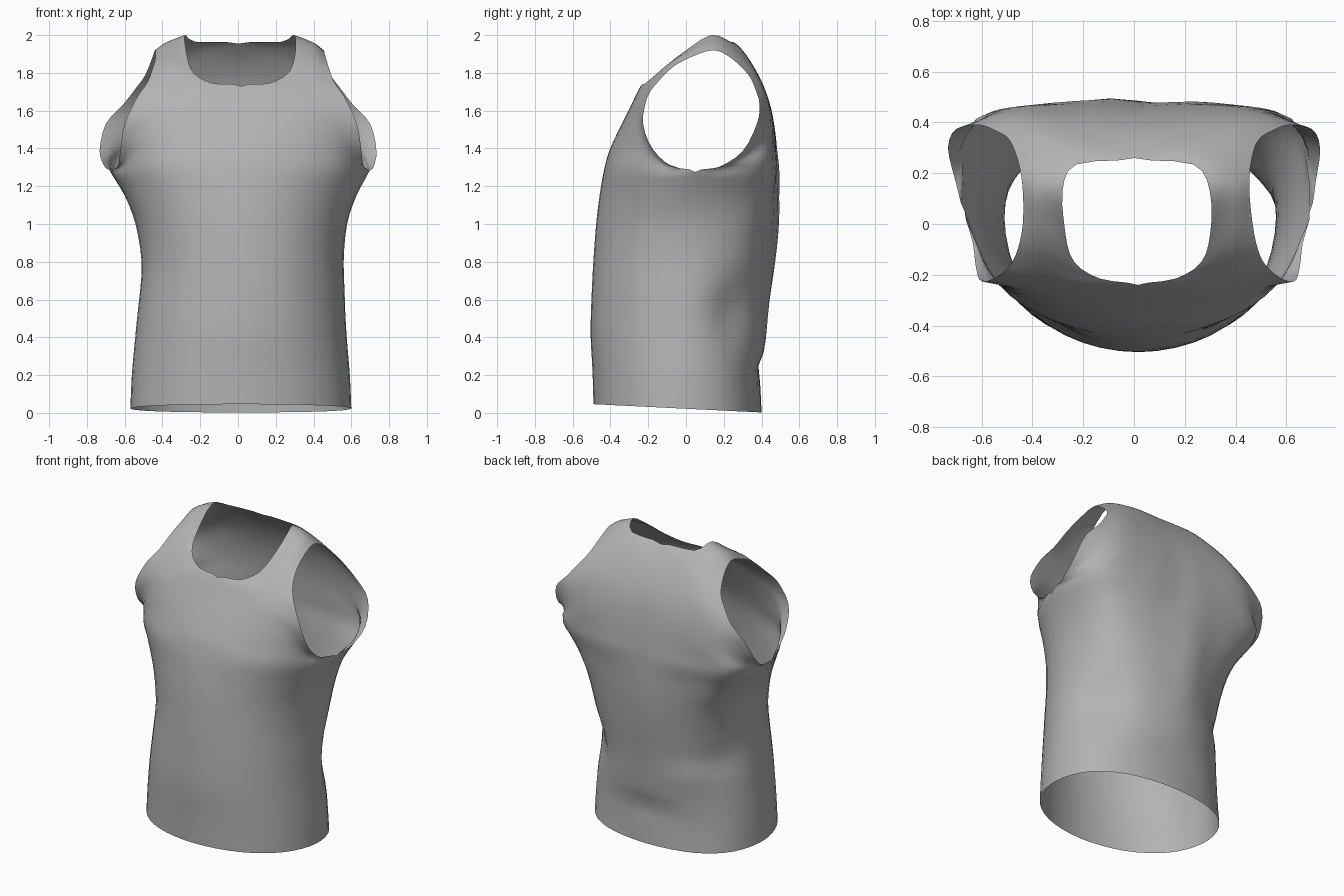
import bpy, bmesh, math
from mathutils import Vector as V

if "Cube" in bpy.data.objects:
    bpy.data.objects.remove(bpy.data.objects["Cube"])

# Lower body rings: height, half width, front depth, back depth, back squareness
RINGS = [(.022, .585, -.49, .40, 2.3), (.2, .577, -.495, .395, 2.2),
         (.4, .560, -.505, .42, 2.05), (.6, .545, -.50, .435, 2.05),
         (.8, .535, -.49, .455, 2.3), (1.0, .56, -.475, .47, 2.7),
         (1.15, .613, -.457, .475, 3.2)]

# Upper rows, from the centre line or neck edge out to the armhole edge
FRONT_TOP = [
    [(0, -.435, 1.28), (.32, -.385, 1.29), (.55, -.235, 1.28), (.68, .05, 1.275)],
    [(0, -.405, 1.39), (.30, -.36, 1.40), (.53, -.25, 1.38), (.65, -.075, 1.305)],
    [(0, -.345, 1.52), (.28, -.325, 1.51), (.49, -.265, 1.49), (.637, -.175, 1.395)],
    [(0, -.29, 1.63), (.25, -.285, 1.61), (.43, -.26, 1.60), (.615, -.227, 1.53)],
    [(0, -.24, 1.73), (.22, -.24, 1.705), (.40, -.225, 1.68), (.55, -.205, 1.67)],
    [(.15, -.215, 1.745), (.28, -.19, 1.755), (.39, -.17, 1.76), (.495, -.15, 1.75)],
    [(.25, -.15, 1.80), (.325, -.11, 1.835), (.40, -.09, 1.84), (.465, -.07, 1.83)],
    [(.285, -.04, 1.89), (.335, -.01, 1.905), (.40, .01, 1.905), (.45, .03, 1.885)],
    [(.29, .13, 2.0), (.345, .135, 1.98), (.40, .14, 1.955), (.447, .15, 1.92)]]
BACK_TOP = [
    [(0, .475, 1.28), (.33, .475, 1.28), (.62, .385, 1.275), (.68, .05, 1.275)],
    [(0, .47, 1.38), (.30, .475, 1.37), (.62, .415, 1.355), (.71, .17, 1.30)],
    [(0, .46, 1.50), (.26, .47, 1.48), (.54, .445, 1.45), (.733, .30, 1.385)],
    [(0, .44, 1.63), (.24, .452, 1.60), (.49, .445, 1.57), (.70, .375, 1.53)],
    [(0, .40, 1.75), (.22, .415, 1.72), (.44, .425, 1.68), (.61, .39, 1.63)],
    [(0, .34, 1.86), (.20, .36, 1.83), (.40, .385, 1.77), (.54, .365, 1.72)],
    [(0, .26, 1.955), (.20, .295, 1.925), (.37, .33, 1.85), (.49, .33, 1.79)],
    [(.23, .235, 1.965), (.31, .235, 1.955), (.39, .25, 1.91), (.46, .25, 1.87)],
    FRONT_TOP[-1]]
ROW_DIV, COL_DIV = 3, 4
ARMPIT = len(RINGS) * ROW_DIV


def spline(pts, before, after, div):
    """Smooth curve through the points, with given neighbours at both ends."""
    p = [before] + pts + [after]
    out = []
    for k in range(1, len(p) - 2):
        a, b, c, d = p[k - 1:k + 3]
        for s in range(div):
            t = s / div
            out.append(.5 * (2 * b + (c - a) * t + (2 * a - 5 * b + 4 * c - d) * t * t
                             + (3 * b - a - 3 * c + d) * t ** 3))
    return out + [pts[-1].copy()]


def control_rows(top, back):
    rows = []
    for z, w, yf, yb, square in RINGS:
        side, depth, row = -.03 + .07 * z, yb if back else yf, []
        e = 2 / square if back else .97
        for deg in (0, 30, 60, 90):
            a = math.radians(deg)
            x = w * math.sin(a) ** e
            y = side + (depth - side) * max(0, math.cos(a)) ** e
            row.append(V((x, y, z - .05 * y * (1 - z / 1.28))))
        row[3].y = side
        rows.append(row)
    return rows + [[V(p) for p in r] for r in top]


def lengthwise(rows, other):
    cols = []
    for j in range(4):
        c = [r[j] for r in rows]
        cols.append(spline(c, 2 * c[0] - c[1], other[-2][j], ROW_DIV))
    for p in cols[0]:
        p.x = max(p.x, 0)
    return [list(r) for r in zip(*cols)]


def crosswise(rows, other):
    out = []
    for i, r in enumerate(rows):
        start = V((-r[1].x, r[1].y, r[1].z)) if r[0].x < .005 else 2 * r[0] - r[1]
        end = other[i][2] if i <= ARMPIT else 2 * r[3] - r[2]
        out.append(spline(r, start, end, COL_DIV))
    return out


# Cloth folds: centre, radii, inward depth (negative stands out)
FOLDS = [((-.08, .48, 1.0), (.10, .2, .45), -.025),
         ((.50, .27, .53), (.16, .13, .16), .045),
         ((-.50, .26, .62), (.14, .12, .08), .02),
         ((-.30, .40, .50), (.14, .2, .06), -.015),
         ((0, .40, .24), (.18, .2, .05), .02)]


def drape(p):
    q = p.copy()
    for c, r, depth in FOLDS:
        d = sum(((p[k] - c[k]) / r[k]) ** 2 for k in range(3))
        q += V((-c[0], -c[1], 0)).normalized() * depth * math.exp(-d)
    # The cloth hangs slightly to one side
    high = max(0, min(1, (p.z - 1.0) / .3))
    q.x += .015 * (1 - high + high * max(0, min(1, (.3 - p.y) / .3)))
    q.x += .010 * math.exp(-((p.z - .75) / .22) ** 2)
    return q


# Half panels: front and back, joined along side seam and shoulder
f_ctl, b_ctl = control_rows(FRONT_TOP, False), control_rows(BACK_TOP, True)
f_len, b_len = lengthwise(f_ctl, b_ctl), lengthwise(b_ctl, f_ctl)
for i in range(ARMPIT + 1):
    mid = (f_len[i][3] + b_len[i][3]) / 2
    f_len[i][3], b_len[i][3] = mid, mid.copy()
panels = [(crosswise(f_len, b_len), False), (crosswise(b_len, f_len), True)]

bm = bmesh.new()
for rows, is_back in panels:
    for sx in (1, -1):
        grid = [[bm.verts.new((sx * p.x, p.y, p.z)) for p in r] for r in rows]
        for i in range(len(grid) - 1):
            for j in range(len(grid[0]) - 1):
                quad = [grid[i][j], grid[i][j + 1], grid[i + 1][j + 1], grid[i + 1][j]]
                if is_back != (sx < 0):
                    quad.reverse()
                bm.faces.new(quad)
bmesh.ops.remove_doubles(bm, verts=bm.verts, dist=.0015)
for v in bm.verts:
    v.co = drape(v.co)

# Sleeveless shirt
mesh = bpy.data.meshes.new("sleeveless_shirt")
bm.to_mesh(mesh)
bm.free()
shirt = bpy.data.objects.new("sleeveless_shirt", mesh)
bpy.context.collection.objects.link(shirt)
cloth = bpy.data.materials.new("grey cloth")
cloth.diffuse_color = (.45, .45, .45, 1)
cloth.use_nodes = True
cloth.node_tree.nodes["Principled BSDF"].inputs["Base Color"].default_value = cloth.diffuse_color
mesh.materials.append(cloth)
for f in mesh.polygons:
    f.use_smooth = True
